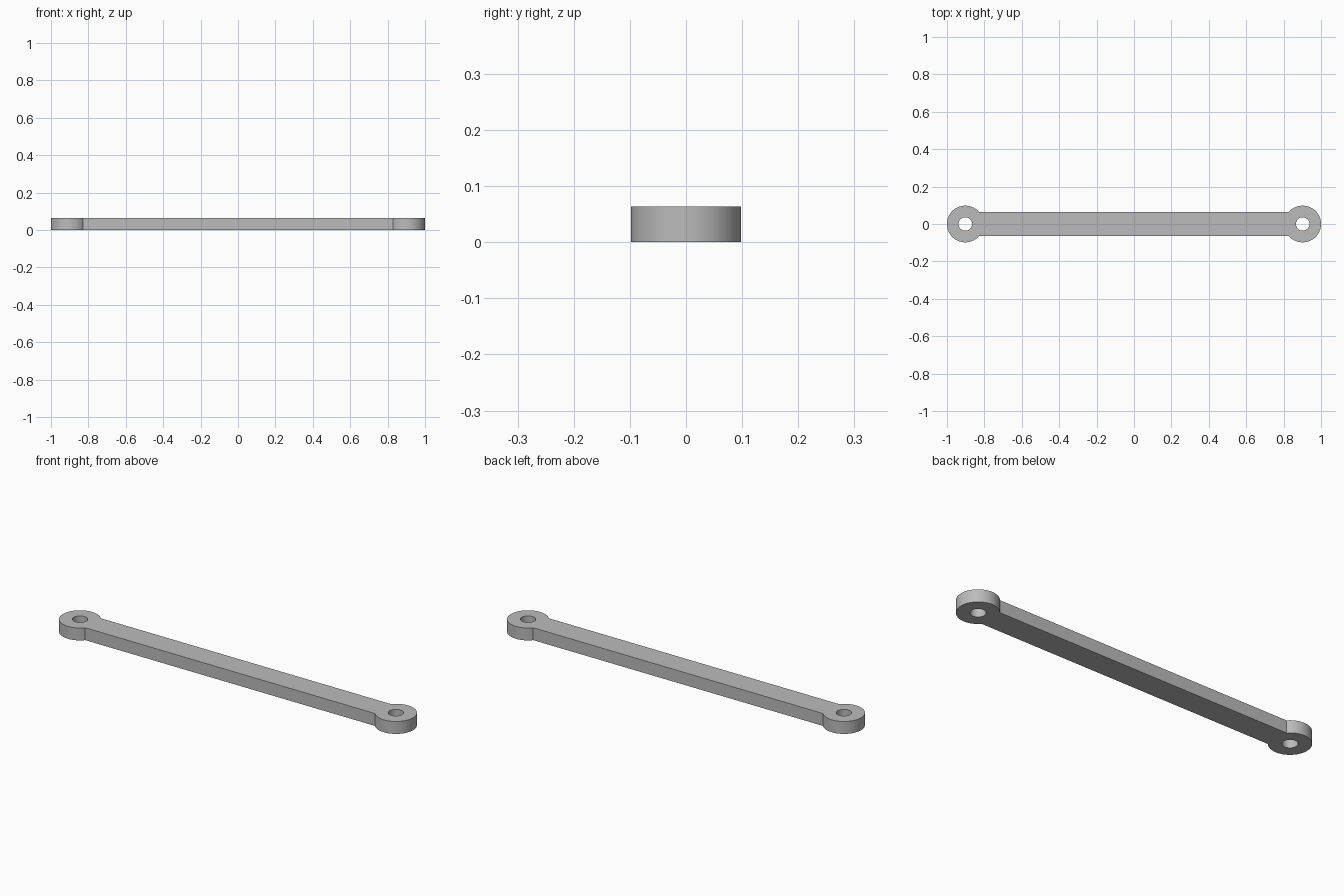
import bpy
import bmesh
from math import asin, cos, sin, pi

cube = bpy.data.objects.get("Cube")
if cube:
    bpy.data.objects.remove(cube, do_unlink=True)

EYE_X, EYE_R, HOLE_R = 0.902, 0.098, 0.036
BAR_HALF, THICK = 0.064, 0.064
SEGMENTS = 64


def arc(cx, radius, start, end, steps):
    """Points along an arc, both ends included."""
    angles = [start + (end - start) * i / steps for i in range(steps + 1)]
    return [(cx + radius * cos(a), radius * sin(a)) for a in angles]


def add_loop(bm, points):
    verts = [bm.verts.new((x, y, 0)) for x, y in points]
    return [bm.edges.new((v, verts[i - 1])) for i, v in enumerate(verts)]


# Outline: two round eyes joined by a straight bar, with a pin hole in each eye
neck = asin(BAR_HALF / EYE_R)
right_end = arc(EYE_X, EYE_R, neck - pi, pi - neck, SEGMENTS)
left_end = [(-x, -y) for x, y in right_end]
bm = bmesh.new()
edges = add_loop(bm, right_end + left_end)
for side in (-1, 1):
    edges += add_loop(bm, arc(side * EYE_X, HOLE_R, 0, 2 * pi, SEGMENTS)[:-1])

# Fill the profile and raise it into a solid link
bmesh.ops.triangle_fill(bm, edges=edges, use_beauty=True, normal=(0, 0, 1))
top = bmesh.ops.extrude_face_region(bm, geom=bm.faces[:], use_keep_orig=True)
raised = [g for g in top["geom"] if isinstance(g, bmesh.types.BMVert)]
bmesh.ops.translate(bm, verts=raised, vec=(0, 0, THICK))
bmesh.ops.recalc_face_normals(bm, faces=bm.faces[:])

mesh = bpy.data.meshes.new("connecting_link")
bm.to_mesh(mesh)
bm.free()
link = bpy.data.objects.new("connecting_link", mesh)
bpy.context.collection.objects.link(link)

# Plain grey metal
grey = bpy.data.materials.new("grey_metal")
grey.use_nodes = True
color = (0.5, 0.5, 0.5, 1)
grey.diffuse_color = color
grey.node_tree.nodes["Principled BSDF"].inputs["Base Color"].default_value = color
mesh.materials.append(grey)

# Smooth round walls, crisp rims and necks
bpy.ops.object.select_all(action="DESELECT")
link.select_set(True)
bpy.context.view_layer.objects.active = link
bpy.ops.object.shade_smooth_by_angle(angle=pi / 6)
